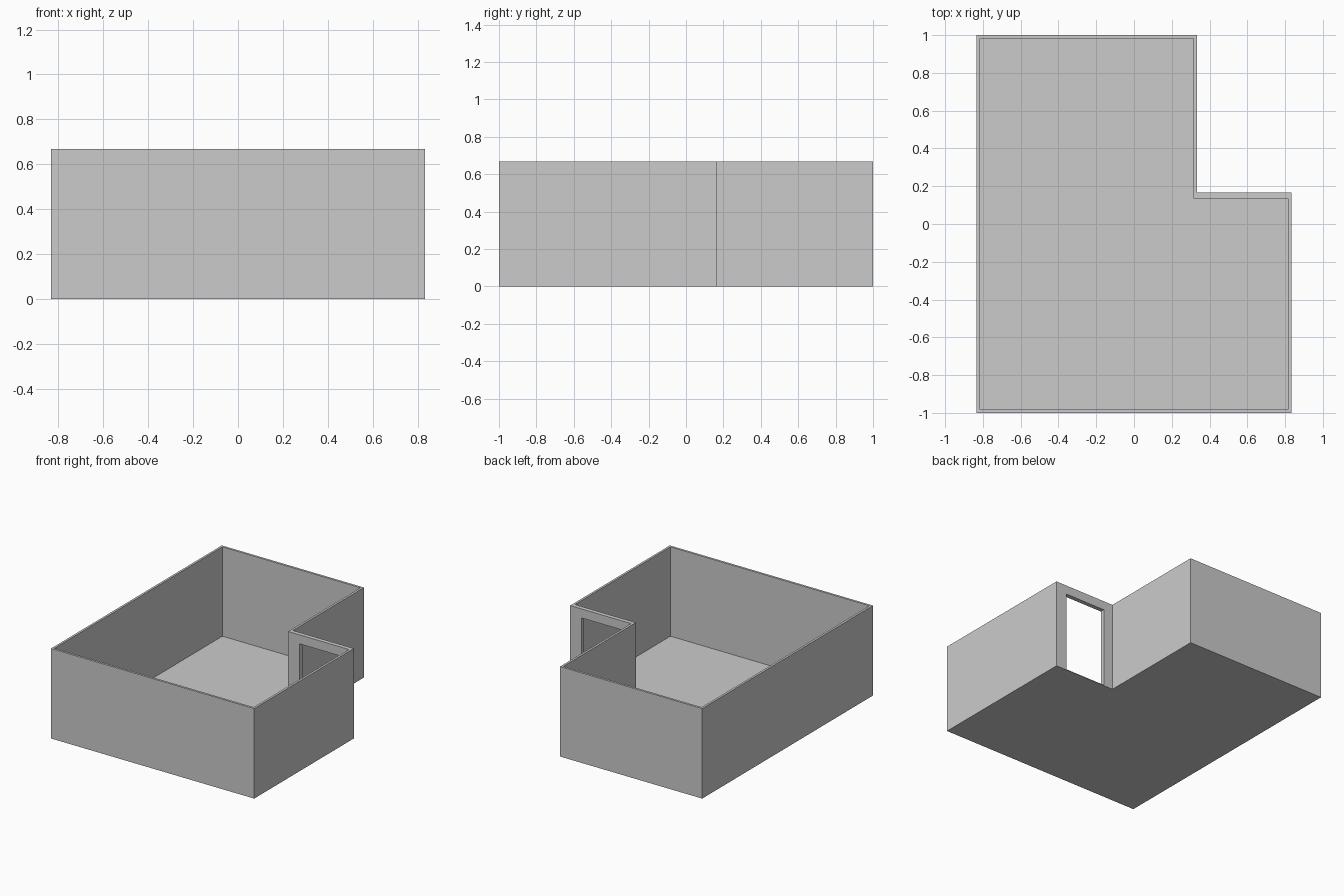
import bpy, bmesh

if "Cube" in bpy.data.objects:
    bpy.data.objects.remove(bpy.data.objects["Cube"])

W, D, H = 0.833, 1.0, 0.667          # half width, half depth, wall height
NX, NY = 0.333, 0.167                # notch corner
T, T_DOOR, FLOOR = 0.0167, 0.032, 0.005

OUTER = [(-W, -D), (W, -D), (W, NY), (NX, NY), (NX, D), (-W, D)]
INNER = [(-W + T, -D + T), (W - T, -D + T), (W - T, NY - T_DOOR),
         (NX - T, NY - T_DOOR), (NX - T, D - T), (-W + T, D - T)]


def prism(name, faces, z0, z1):
    """Extrude flat outlines lying at z0 up to z1."""
    bm = bmesh.new()
    for pts in faces:
        bm.faces.new([bm.verts.new((x, y, z0)) for x, y in pts])
    bmesh.ops.remove_doubles(bm, verts=bm.verts, dist=1e-5)
    base = bm.faces[:]
    ext = bmesh.ops.extrude_face_region(bm, geom=base, use_keep_orig=True)
    top = [g for g in ext["geom"] if isinstance(g, bmesh.types.BMVert)]
    bmesh.ops.translate(bm, verts=top, vec=(0, 0, z1 - z0))
    bmesh.ops.recalc_face_normals(bm, faces=bm.faces)
    mesh = bpy.data.meshes.new(name)
    bm.to_mesh(mesh)
    bm.free()
    ob = bpy.data.objects.new(name, mesh)
    bpy.context.collection.objects.link(ob)
    return ob


# L-shaped floor slab
prism("floor", [OUTER], 0, FLOOR)

# Wall ring, one strip per side
n = len(OUTER)
strips = [[OUTER[i], OUTER[(i + 1) % n], INNER[(i + 1) % n], INNER[i]] for i in range(n)]
walls = prism("walls", strips, FLOOR, H)

# Doorway through the thicker notch wall
x0, x1, y0, y1 = 0.41, 0.742, NY - 0.1, NY + 0.1
cutter = prism("doorway_cutter", [[(x0, y0), (x1, y0), (x1, y1), (x0, y1)]], -0.1, 0.6)
cutter.hide_render = True
mod = walls.modifiers.new("doorway", 'BOOLEAN')
mod.operation, mod.solver, mod.object = 'DIFFERENCE', 'EXACT', cutter
bpy.context.view_layer.objects.active = walls
bpy.ops.object.modifier_apply(modifier=mod.name)
bpy.data.objects.remove(cutter)
